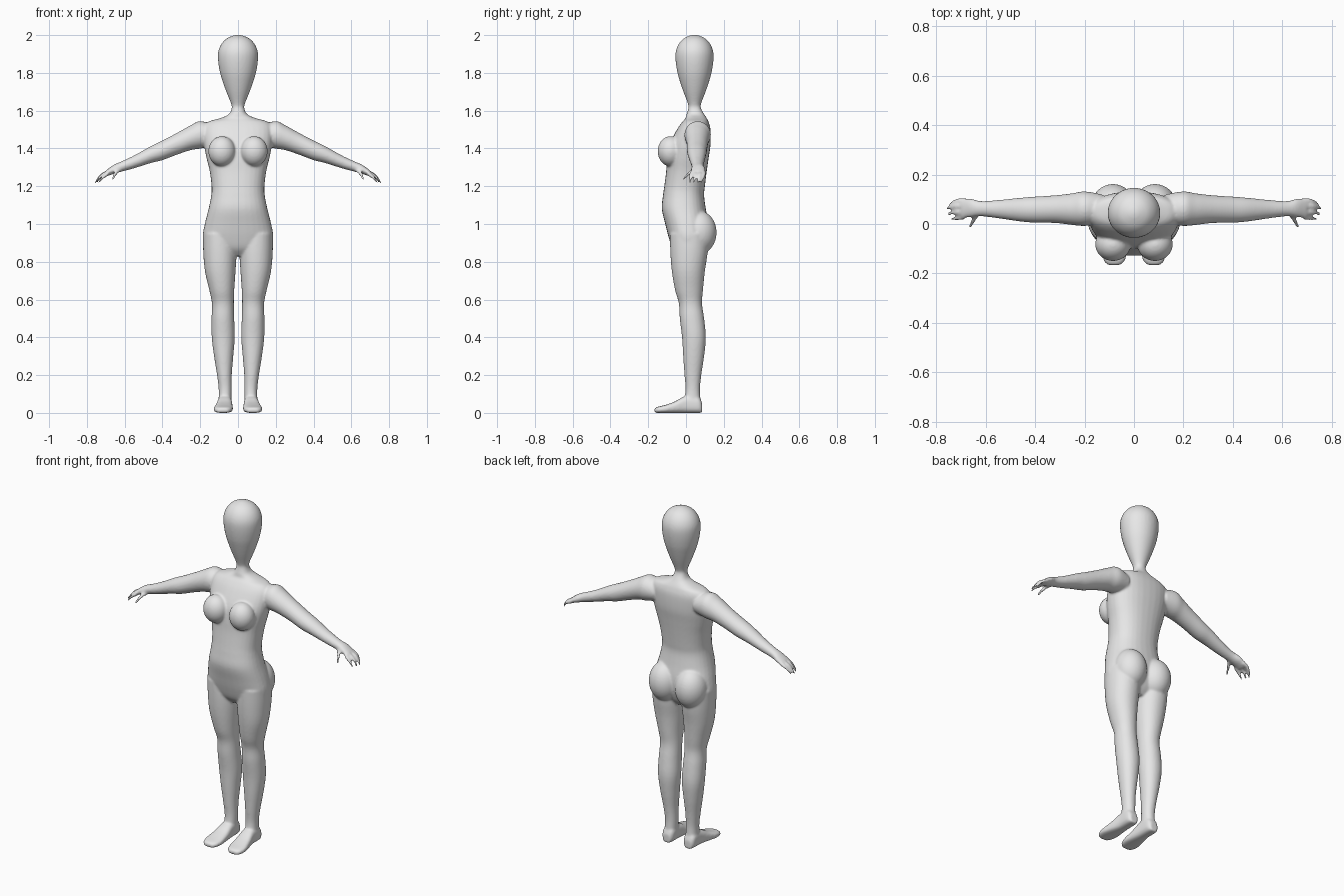
import bpy, bmesh, math
from mathutils import Vector, Matrix

bm = bmesh.new()


def catmull(rows, steps=4):
    """Smoothly interpolate a list of equal-length tuples."""
    out = []
    for i in range(len(rows) - 1):
        p0, p1 = rows[max(i - 1, 0)], rows[i]
        p2, p3 = rows[i + 1], rows[min(i + 2, len(rows) - 1)]
        for s in range(steps):
            t = s / steps
            out.append([0.5 * (2 * b + (c - a) * t + (2 * a - 5 * b + 4 * c - d) * t * t
                               + (3 * b - a - 3 * c + d) * t ** 3)
                        for a, b, c, d in zip(p0, p1, p2, p3)])
    return out + [list(rows[-1])]


def loft(rows, u, v, power=2.0, sides=32):
    """rows: centre x, y, z, half size along u, half size along v."""
    u, v = Vector(u), Vector(v)
    rings = []
    for x, y, z, a, b in catmull(rows):
        ring = []
        for k in range(sides):
            t = 2 * math.pi * k / sides
            c, s = math.cos(t), math.sin(t)
            cu = math.copysign(abs(c) ** (2 / power), c) * max(a, 0.002)
            sv = math.copysign(abs(s) ** (2 / power), s) * max(b, 0.002)
            ring.append(bm.verts.new(Vector((x, y, z)) + u * cu + v * sv))
        rings.append(ring)
    faces = [bm.faces.new(rings[0]), bm.faces.new(rings[-1])]
    for r0, r1 in zip(rings, rings[1:]):
        for k in range(sides):
            n = (k + 1) % sides
            faces.append(bm.faces.new((r0[k], r0[n], r1[n], r1[k])))
    bmesh.ops.recalc_face_normals(bm, faces=faces)


def ball(centre, radii):
    m = Matrix.Translation(centre) @ Matrix.Diagonal((*radii, 1))
    bmesh.ops.create_uvsphere(bm, u_segments=32, v_segments=20, radius=1, matrix=m)


X, Y, Z = (1, 0, 0), (0, 1, 0), (0, 0, 1)

# Torso with neck base: z, half width, front y, back y
torso = [(1.64, .032, .015, .075), (1.61, .034, .012, .08), (1.58, .05, .003, .097),
         (1.56, .095, -.002, .11), (1.54, .16, -.02, .12), (1.50, .185, -.048, .13),
         (1.42, .18, -.088, .13), (1.35, .167, -.10, .12), (1.28, .15, -.105, .11),
         (1.20, .14, -.115, .10), (1.15, .142, -.122, .096), (1.08, .156, -.128, .105),
         (1.00, .176, -.11, .118), (.93, .187, -.092, .115), (.87, .17, -.07, .095),
         (.83, .10, -.035, .065)]
loft([(0, (f + b) / 2, z, w, (b - f) / 2) for z, w, f, b in torso], X, Y, 2.3)

# Head: z, radius
head = [(1.61, .031), (1.64, .038), (1.70, .062), (1.75, .08), (1.80, .095), (1.86, .105),
        (1.91, .105), (1.95, .09), (1.98, .063), (1.996, .03), (2.002, .004)]
loft([(0, .045, z, r, r * .95) for z, r in head], X, Y)

# Leg: z, centre x, half width, front y, back y
leg = [(.95, .10, .085, -.085, .12), (.85, .096, .088, -.083, .115), (.75, .094, .081, -.075, .10),
       (.65, .086, .066, -.058, .09), (.58, .08, .058, -.038, .085), (.50, .08, .06, -.033, .096),
       (.40, .078, .061, -.021, .105), (.30, .076, .051, -.015, .096), (.20, .072, .039, -.008, .081),
       (.12, .068, .034, -.003, .074), (.04, .07, .034, -.015, .08)]

# Foot: y, centre x, half width, height
foot = [(.086, .07, .022, .05), (.065, .07, .035, .085), (.0, .07, .038, .09),
        (-.06, .074, .046, .06), (-.11, .078, .051, .042), (-.15, .08, .042, .032),
        (-.167, .08, .022, .024)]

# Arm and palm: x, y, z, half depth, half height
arm = [(.13, .06, 1.47, .06, .055), (.20, .062, 1.472, .070, .073), (.25, .06, 1.457, .064, .066),
       (.32, .06, 1.426, .056, .058), (.40, .058, 1.39, .053, .052), (.46, .058, 1.368, .048, .045),
       (.55, .06, 1.329, .037, .034), (.62, .062, 1.303, .031, .027), (.66, .065, 1.288, .038, .024),
       (.70, .062, 1.267, .039, .016)]

# Fingers and thumb: start, knuckle, tip
fingers = [((.685, .092, 1.272), (.72, .092, 1.255), (.745, .082, 1.222)),
           ((.685, .072, 1.272), (.728, .072, 1.256), (.757, .064, 1.218)),
           ((.685, .050, 1.272), (.725, .047, 1.254), (.754, .040, 1.218)),
           ((.685, .032, 1.270), (.715, .024, 1.248), (.738, .020, 1.220)),
           ((.630, .045, 1.290), (.650, .014, 1.266), (.664, -.016, 1.236))]

for s in (1, -1):
    loft([(s * c, (f + b) / 2, z, w, (b - f) / 2) for z, c, w, f, b in leg], X, Y, 2.1)
    loft([(s * c, y, h / 2, w, h / 2) for y, c, w, h in foot], X, Z, 2.8)
    loft([(s * x, y, z, a, b) for x, y, z, a, b in arm], Y, Z)
    for i, pts in enumerate(fingers):
        side = X if i == 4 else Y
        loft([(s * p[0], p[1], p[2], r, r) for p, r in zip(pts, (.014, .0105, .0075))],
             side, Z, sides=12)
    # Breast and buttock
    ball((s * .085, -.082, 1.385), (.072, .068, .08))
    ball((s * .085, .068, .955), (.09, .094, .115))

# Fuse all volumes into one smooth skin
mesh = bpy.data.meshes.new("body")
bm.to_mesh(mesh)
bm.free()
body = bpy.data.objects.new("body", mesh)
bpy.context.collection.objects.link(body)
fuse = body.modifiers.new("fuse", 'REMESH')
fuse.mode = 'VOXEL'
fuse.voxel_size = .006
fuse.use_smooth_shade = True
relax = body.modifiers.new("relax", 'SMOOTH')
relax.factor = .5
relax.iterations = 8

grey = bpy.data.materials.new("plain grey")
grey.diffuse_color = (.8, .8, .8, 1)
mesh.materials.append(grey)
for p in mesh.polygons:
    p.use_smooth = True
